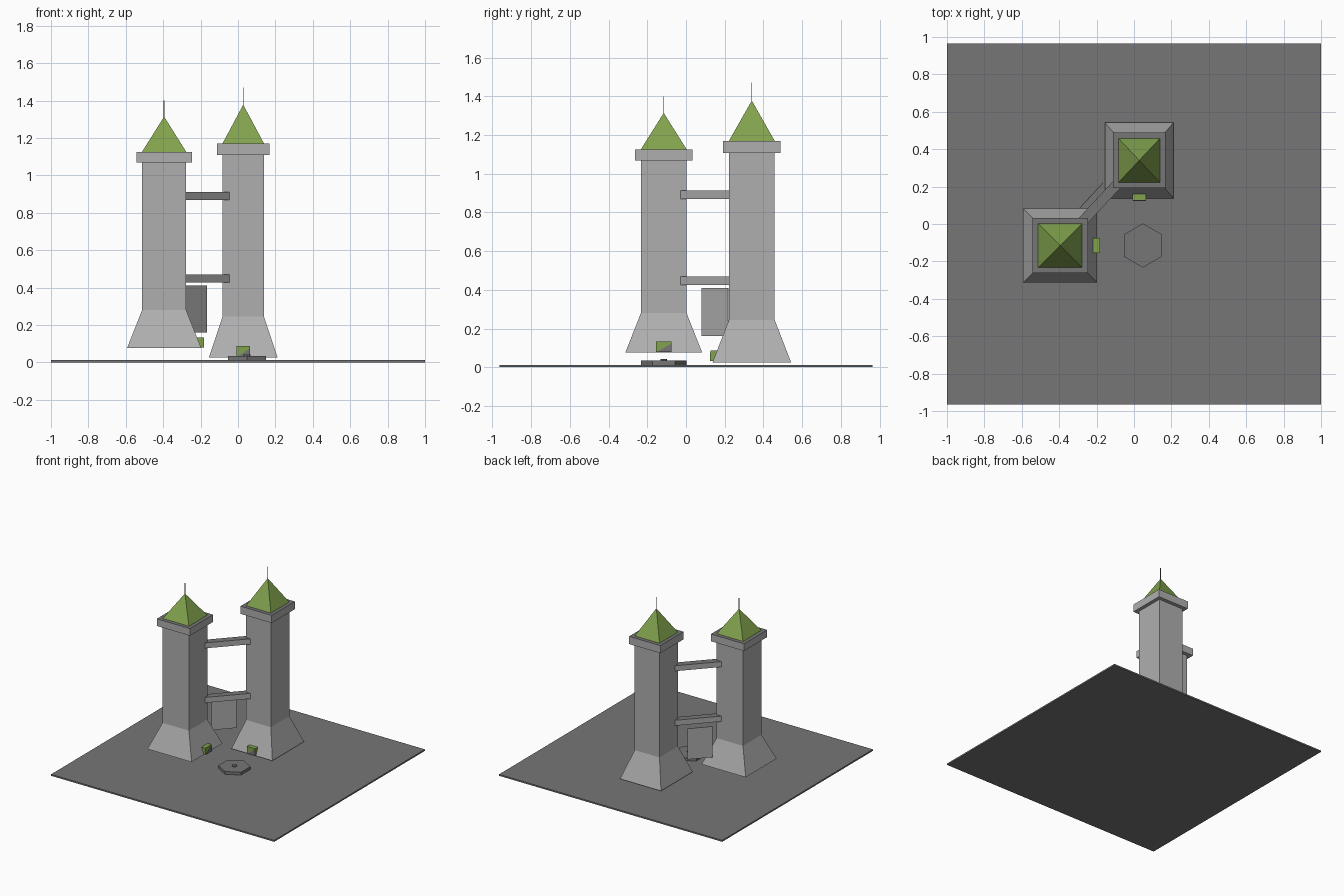
import bpy, bmesh, math
from mathutils import Matrix, Vector

cube = bpy.data.objects.get("Cube")
if cube:
    bpy.data.objects.remove(cube, do_unlink=True)


def material(name, rgb):
    m = bpy.data.materials.new(name)
    m.use_nodes = True
    m.diffuse_color = (*rgb, 1)
    bsdf = next(n for n in m.node_tree.nodes if n.type == 'BSDF_PRINCIPLED')
    bsdf.inputs["Base Color"].default_value = (*rgb, 1)
    return m


STONE = material("light_stone", (0.43, 0.43, 0.43))
DARK = material("dark_stone", (0.18, 0.18, 0.18))
GREEN = material("roof_green", (0.22, 0.36, 0.075))


def finish(name, bm, mats, rule=None):
    """Turn a bmesh into an object, picking face materials by a rule."""
    bmesh.ops.recalc_face_normals(bm, faces=bm.faces)
    bm.normal_update()
    if rule:
        for f in bm.faces:
            f.material_index = rule(f)
    me = bpy.data.meshes.new(name)
    bm.to_mesh(me)
    bm.free()
    for m in mats:
        me.materials.append(m)
    ob = bpy.data.objects.new(name, me)
    bpy.context.collection.objects.link(ob)
    return ob


def top_face(f):
    return 1 if f.normal.z > 0.9 else 0


def stack(name, cx, cy, rings, mats, rule=None):
    """Square profile: rings of (half width x, half width y, z)."""
    bm = bmesh.new()
    loops = []
    for hx, hy, z in rings:
        if hx == 0:
            loops.append([bm.verts.new((cx, cy, z))])
        else:
            loops.append([bm.verts.new((cx + sx * hx, cy + sy * hy, z))
                          for sx, sy in ((-1, -1), (1, -1), (1, 1), (-1, 1))])
    for a, b in zip(loops, loops[1:]):
        for i in range(4):
            j = (i + 1) % 4
            if len(b) == 1:
                bm.faces.new((a[i], a[j], b[0]))
            else:
                bm.faces.new((a[i], a[j], b[j], b[i]))
    bm.faces.new(loops[0][::-1])
    if len(loops[-1]) == 4:
        bm.faces.new(loops[-1])
    return finish(name, bm, mats, rule)


def box(name, center, size, mats, angle=0, rule=None):
    bm = bmesh.new()
    bmesh.ops.create_cube(bm, size=1, matrix=Matrix.Translation(center)
                          @ Matrix.Rotation(angle, 4, 'Z') @ Matrix.Diagonal((*size, 1)))
    return finish(name, bm, mats, rule)


def prism(name, x, y, z0, z1, r, sides, mat):
    bm = bmesh.new()
    bmesh.ops.create_cone(bm, cap_ends=True, segments=sides, radius1=r, radius2=r,
                          depth=z1 - z0, matrix=Matrix.Translation((x, y, (z0 + z1) / 2)))
    # turn so that corners point along y
    bmesh.ops.rotate(bm, verts=bm.verts, cent=(x, y, 0),
                     matrix=Matrix.Rotation(math.radians(0), 3, 'Z'))
    return finish(name, bm, [mat])


# Ground slab
box("ground", (0, 0, 0.006), (2, 1.93, 0.012), [DARK])


# Towers: flared foot and shaft, cap, roof, spire
def tower(side, cx, cy, hx, foot, z0, z1, z2, z3, z4, z5):
    hy = 0.118
    fx, fy = foot
    stack(side + "_tower_shaft", cx, cy,
          [(fx, fy, z0), (hx, hy, z1), (hx, hy, z2)], [STONE])
    stack(side + "_tower_cap", cx, cy,
          [(hx * 1.26, 0.148, z2), (hx * 1.26, 0.148, z3)], [STONE, DARK], top_face)
    stack(side + "_tower_roof", cx, cy,
          [(hx, hy, z3), (0, 0, z4)], [GREEN])
    box(side + "_tower_spire", (cx, cy, (z4 + z5) / 2 - 0.01),
        (0.004, 0.004, z5 - z4 + 0.02), [DARK])


A = Vector((-0.395, -0.115, 0))
B = Vector((0.028, 0.34, 0))
tower("right", A.x, A.y, 0.118, (0.198, 0.198), 0.077, 0.28, 1.068, 1.126, 1.314, 1.40)
tower("left", B.x, B.y, 0.111, (0.184, 0.203), 0.025, 0.245, 1.108, 1.17, 1.378, 1.47)

# Two bridges between the towers
axis = (B - A).normalized()
across = Vector((-axis.y, axis.x, 0))
angle = math.atan2(axis.y, axis.x)
mid = (A + B) / 2
for name, z in (("lower_bridge", 0.448), ("upper_bridge", 0.89)):
    box(name, mid + Vector((0, 0, z)), (0.36, 0.054, 0.044), [STONE, DARK], angle, top_face)

# Thin panel hanging behind the lower bridge
box("hanging_panel", A + axis * 0.306 + across * 0.06 + Vector((0, 0, 0.285)),
    (0.19, 0.004, 0.25), [STONE], angle)


# Green door boxes, each with a dark lower corner on its outer face
def door(name, center, size, out, side):
    box(name, center, size, [GREEN])
    c, o, s = Vector(center), Vector(out), Vector(side)
    half = Vector(size) / 2
    depth = abs(o.dot(half))
    w = abs(s.dot(half))
    bm = bmesh.new()
    base = c + o * (depth + 0.001)
    bm.faces.new([bm.verts.new(base + s * (u * w) + Vector((0, 0, v * half.z)))
                  for u, v in ((-0.9, -1), (1, -1), (1, 0.6))])
    ob = finish(name + "_dark_corner", bm, [DARK])
    mod = ob.modifiers.new("thickness", 'SOLIDIFY')
    mod.thickness = 0.002
    mod.offset = 0


door("right_tower_door", (-0.225, -0.115, 0.106), (0.084, 0.08, 0.054), (1, 0, 0), (0, 1, 0))
door("left_tower_door", (0.028, 0.168, 0.059), (0.074, 0.084, 0.056), (0, -1, 0), (1, 0, 0))

# Hexagonal plinth with a small knob
prism("plinth", 0.048, -0.115, 0.01, 0.035, 0.118, 6, DARK)
prism("plinth_knob", 0.048, -0.115, 0.03, 0.043, 0.018, 8, DARK)
